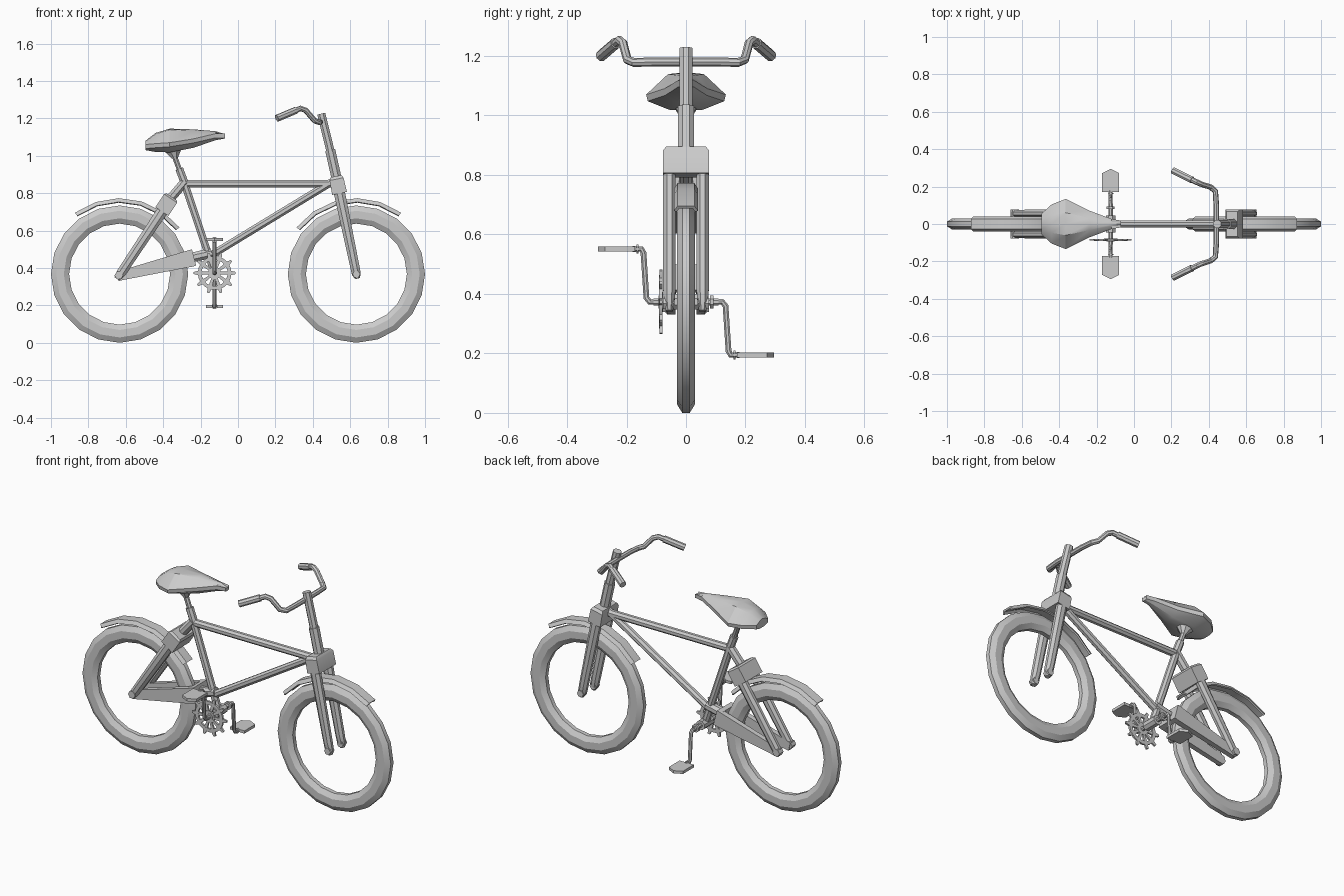
import bpy, bmesh, math
from mathutils import Vector

if "Cube" in bpy.data.objects:
    bpy.data.objects.remove(bpy.data.objects["Cube"])

WX, WZ, WR = 0.633, 0.367, 0.367      # wheel centre and outer radius
BX, BZ = -0.125, 0.373                # crank centre


def finish(name, bm, angle=30):
    bmesh.ops.recalc_face_normals(bm, faces=bm.faces)
    me = bpy.data.meshes.new(name)
    bm.to_mesh(me)
    bm.free()
    ob = bpy.data.objects.new(name, me)
    bpy.context.collection.objects.link(ob)
    bpy.context.view_layer.objects.active = ob
    ob.select_set(True)
    bpy.ops.object.shade_smooth_by_angle(angle=math.radians(angle))
    ob.select_set(False)
    return ob


def skin(bm, rings, closed=False):
    """Join rings of points into a tube, capped unless closed on itself."""
    vs = [[bm.verts.new(p) for p in r] for r in rings]
    n = len(vs[0])
    pairs = list(zip(vs, vs[1:])) + ([(vs[-1], vs[0])] if closed else [])
    for a, b in pairs:
        for i in range(n):
            j = (i + 1) % n
            bm.faces.new((a[i], a[j], b[j], b[i]))
    if not closed:
        bm.faces.new(vs[0])
        bm.faces.new(vs[-1])


def sweep(bm, pts, size, n=8, ref=(0, 1, 0)):
    """Sweep an n-gon along pts. size: radius or (a along ref, b across), one or per point."""
    pts = [Vector(p) for p in pts]
    sizes = size if isinstance(size, list) else [size] * len(pts)
    u, rings, k = Vector(ref), [], 1 / math.cos(math.pi / n)
    for i, p in enumerate(pts):
        t = Vector()
        if i > 0:
            t += (p - pts[i - 1]).normalized()
        if i < len(pts) - 1:
            t += (pts[i + 1] - p).normalized()
        t.normalize()
        u = (u - t * u.dot(t)).normalized()
        v = t.cross(u)
        a, b = sizes[i] if isinstance(sizes[i], tuple) else (sizes[i], sizes[i])
        rings.append([p + k * (u * a * math.cos(w) + v * b * math.sin(w))
                      for w in ((j + 0.5) * 2 * math.pi / n for j in range(n))])
    skin(bm, rings)


def lathe(bm, cx, cz, profile, n):
    """Turn a closed (radius, y) profile around a y axis."""
    skin(bm, [[(cx + r * math.cos(w), y, cz + r * math.sin(w)) for r, y in profile]
              for w in (i * 2 * math.pi / n for i in range(n))], closed=True)


def lerp(a, b, t):
    return tuple(Vector(a).lerp(Vector(b), t))


# Tyres and mudguards, front and rear
for side, s in (("front", 1), ("rear", -1)):
    bm = bmesh.new()
    k = math.cos(math.pi / 8)
    prof = [(0.3185 + 0.0485 / k * math.cos(w), 0.03 / k * math.sin(w))
            for w in ((j + 0.5) * math.pi / 4 for j in range(8))]
    lathe(bm, s * WX, WZ, prof, 20)
    finish(side + "_tyre", bm)

    bm = bmesh.new()
    arc = [math.radians(142 - i * 88 / 5) for i in range(6)]
    cross = [(-0.041, 0.386), (-0.028, 0.406), (0.028, 0.406), (0.041, 0.386),
             (0.032, 0.382), (0.022, 0.396), (-0.022, 0.396), (-0.032, 0.382)]
    skin(bm, [[(s * (WX + r * math.cos(w)), y, WZ + r * math.sin(w)) for y, r in cross]
              for w in arc])
    finish(side + "_mudguard", bm)

# Frame tubes
head, seat_top, bb = (0.52, 0, 0.85), (-0.285, 0, 0.85), (BX, 0, BZ)
for name, a, b, r in (("top_tube", seat_top, (0.52, 0, 0.85), 0.02),
                      ("down_tube", (-0.14, 0, 0.47), (0.51, 0, 0.865), 0.02),
                      ("seat_tube", (-0.292, 0, 0.87), bb, 0.02)):
    bm = bmesh.new()
    sweep(bm, [a, b], r)
    finish(name, bm)

# Front fork: two legs, crown and axle nuts
bm = bmesh.new()
ftop, fend = (0.527, 0, 0.875), (WX, 0, WZ)
for s in (1, -1):
    off = Vector((0, s * 0.056, 0))
    sweep(bm, [Vector(ftop) + off, Vector(lerp(ftop, fend, 0.9)) + off,
               Vector(fend) + off, Vector((0.639, 0, 0.343)) + off],
          [(0.021, 0.031), (0.021, 0.025), (0.017, 0.024), (0.012, 0.013)])
    sweep(bm, [(WX, s * 0.04, WZ), (WX, s * 0.077, WZ)], 0.018, 6, (0, 0, 1))
sweep(bm, [lerp(ftop, fend, 0.15), lerp(ftop, fend, 0.0), lerp(ftop, fend, -0.03)],
      [(0.077, 0.04), (0.077, 0.038), (0.066, 0.03)], 4)
finish("front_fork", bm)

# Steering stem with thicker lower sleeve
bm = bmesh.new()
sweep(bm, [(0.545, 0, 0.80), (0.493, 0, 1.03)], 0.027)
sweep(bm, [(0.493, 0, 1.03), (0.445, 0, 1.225)], 0.022)
finish("steering_stem", bm)

# Handlebar and grips
bm = bmesh.new()
half = [(0.44, 0.1, 1.18), (0.435, 0.175, 1.178), (0.41, 0.197, 1.187),
        (0.362, 0.212, 1.243), (0.335, 0.224, 1.253), (0.215, 0.283, 1.203)]
sweep(bm, [(x, -y, z) for x, y, z in reversed(half)] + half, 0.014, 8, (0, 0, 1))
for s in (1, -1):
    sweep(bm, [(0.31, s * 0.236, 1.243), (0.208, s * 0.286, 1.2)], 0.018, 8, (0, 0, 1))
finish("handlebar", bm)

# Seat stays with crown, and link to the seat tube
bm = bmesh.new()
stop, send = (-0.36, 0, 0.772), (-0.637, 0, 0.355)
for s in (1, -1):
    off = Vector((0, s * 0.056, 0))
    sweep(bm, [Vector(lerp(stop, send, 0.05)) + off, Vector(lerp(stop, send, 0.95)) + off,
               Vector((-0.646, 0, 0.341)) + off],
          [(0.021, 0.03), (0.02, 0.025), (0.013, 0.018)])
    sweep(bm, [(-0.637, s * 0.04, 0.36), (-0.637, s * 0.077, 0.36)], 0.02, 6, (0, 0, 1))
sweep(bm, [lerp(stop, send, 0.17), stop, lerp(stop, send, -0.02)],
      [(0.078, 0.042), (0.078, 0.042), (0.068, 0.032)], 4)
sweep(bm, [stop, (-0.285, 0, 0.86)], 0.024)
finish("seat_stays", bm)

# Chain stays: tapered arms meeting a bridge ahead of the rear wheel
bm = bmesh.new()
for s in (1, -1):
    sweep(bm, [(-0.645, s * 0.05, 0.355), (-0.25, s * 0.05, 0.452)],
          [(0.014, 0.025), (0.016, 0.045)], 4)
sweep(bm, [(-0.262, 0, 0.449), (-0.235, 0, 0.456)], (0.066, 0.045), 4)
sweep(bm, [(-0.25, 0, 0.455), (-0.14, 0, 0.48)], 0.026)
finish("chain_stays", bm)

# Seat post, collar and flared bracket
bm = bmesh.new()
sweep(bm, [(-0.28, 0, 0.84), (-0.314, 0, 0.93)], 0.021)
sweep(bm, [(-0.3, 0, 0.89), (-0.335, 0, 0.985), (-0.35, 0, 1.05)],
      [0.014, 0.014, (0.05, 0.06)])
finish("seat_post", bm)

# Seat lofted through sections: x, half width, top, edge, bottom
bm = bmesh.new()
rings = []
for x, w, top, edge, bot in ((-0.495, 0.055, 1.08, 1.05, 1.03),
                             (-0.44, 0.105, 1.122, 1.055, 1.02),
                             (-0.365, 0.134, 1.145, 1.06, 1.018),
                             (-0.24, 0.072, 1.141, 1.08, 1.042),
                             (-0.12, 0.027, 1.131, 1.108, 1.083),
                             (-0.07, 0.018, 1.116, 1.108, 1.092)):
    right = [(0.45 * w, top - 0.006), (w, edge + 0.01), (0.96 * w, edge - 0.012), (0.4 * w, bot)]
    loop = [(0, top)] + right + [(0, bot)] + [(-y, z) for y, z in reversed(right)]
    rings.append([(x, y, z) for y, z in loop])
skin(bm, rings)
finish("seat", bm)

# Bottom bracket and axle
bm = bmesh.new()
sweep(bm, [(BX, -0.045, BZ), (BX, 0.045, BZ)], 0.026, 8, (0, 0, 1))
sweep(bm, [(BX, -0.11, BZ), (BX, 0.11, BZ)], 0.012, 8, (0, 0, 1))
for s in (1, -1):
    sweep(bm, [(BX, s * 0.08, BZ), (BX, s * 0.093, BZ)], 0.022, 8, (0, 0, 1))
finish("bottom_bracket", bm)

# Chainring: rim, hub, spokes running out into teeth
bm = bmesh.new()
lathe(bm, BX, BZ, [(0.07, -0.09), (0.09, -0.09), (0.09, -0.079), (0.07, -0.079)], 20)
sweep(bm, [(BX, -0.091, BZ), (BX, -0.078, BZ)], 0.034, 10, (0, 0, 1))
for i in range(10):
    w = math.radians(36 * i)
    d = Vector((math.cos(w), 0, math.sin(w)))
    c = Vector((BX, -0.0845, BZ))
    sweep(bm, [c + d * 0.02, c + d * 0.088, c + d * 0.112],
          [(0.005, 0.006), (0.005, 0.011), (0.005, 0.006)], 4)
finish("chainring", bm)

# Crank arms and pedals, half a turn apart
for name, s in (("front", -1), ("back", 1)):
    bm = bmesh.new()
    path = [(0.085, 0), (0.122, 0), (0.133, 0.014), (0.143, 0.165), (0.15, 0.178), (0.18, 0.178)]
    sweep(bm, [(BX, s * y, BZ - s * z) for y, z in path], 0.01, 8, (1, 0, 0))
    z = BZ - s * 0.178
    sweep(bm, [(BX, s * 0.16, z), (BX, s * 0.167, z)], 0.015, 8, (1, 0, 0))
    finish(name + "_crank", bm)
    bm = bmesh.new()
    shape = [(-0.046, 0.172), (0.046, 0.172), (0.046, 0.272), (0, 0.295), (-0.046, 0.272)]
    skin(bm, [[(BX + x, s * y, z + h) for x, y in shape] for h in (-0.008, 0.008)])
    finish(name + "_pedal", bm)
